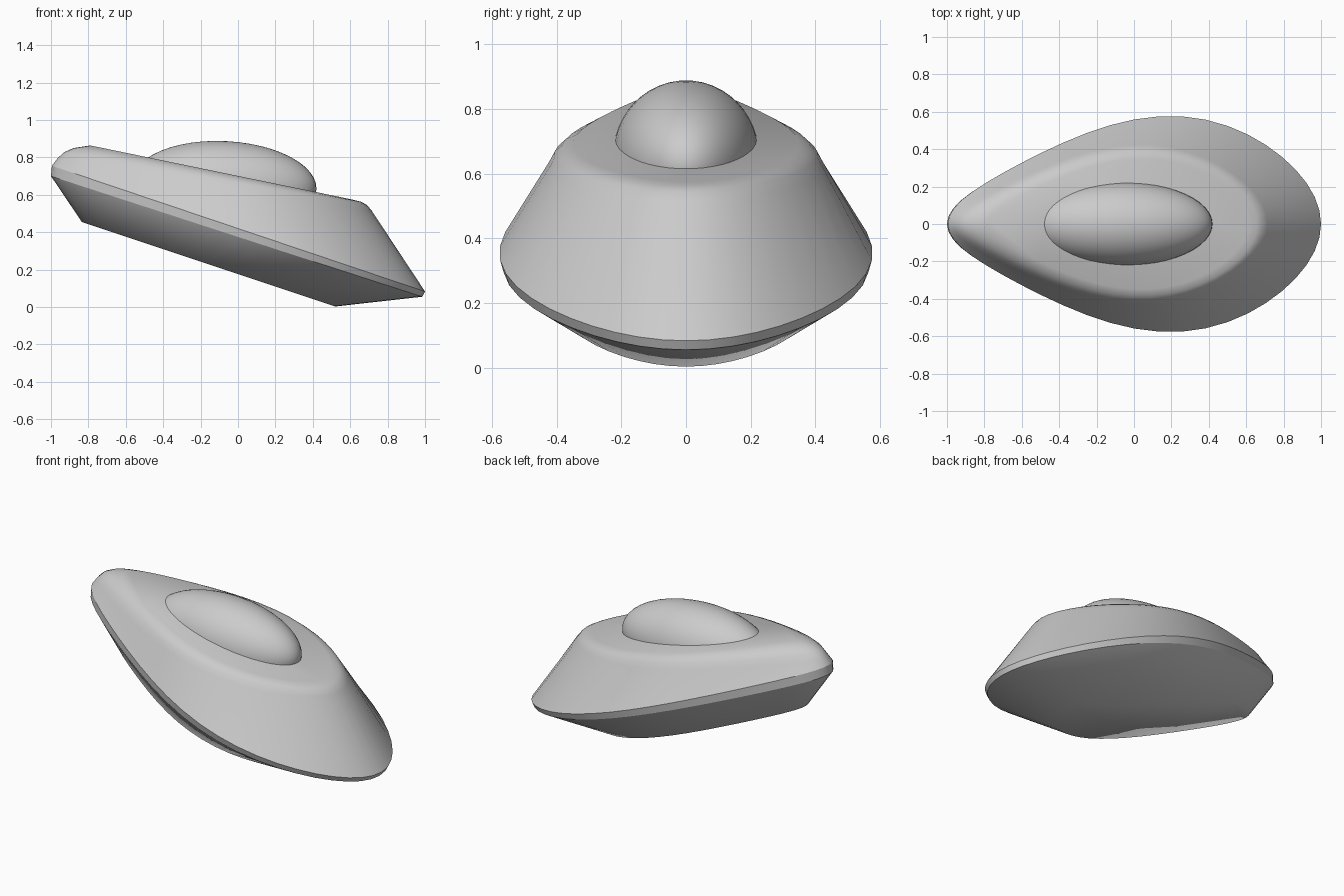
import bpy, bmesh, math

if "Cube" in bpy.data.objects:
    bpy.data.objects.remove(bpy.data.objects["Cube"])

N = 48


def outline(t):
    """Teardrop plan: blunt at +x, narrow at -x; y is relative to max half width."""
    x = math.cos(t)
    w = .565 + .186 * x - .16 * x**2 - .071 * x**3 + .04 * x**4
    return x, math.sin(t) * w / .584


def finish(bm, name):
    bmesh.ops.recalc_face_normals(bm, faces=bm.faces)
    for f in bm.faces:
        f.smooth = True
    me = bpy.data.meshes.new(name)
    bm.to_mesh(me)
    bm.free()
    ob = bpy.data.objects.new(name, me)
    bpy.context.collection.objects.link(ob)
    return ob


# Hull rings, bottom to top: tail x, tail z, nose x, nose z, half width
rings = [
    (-.835, .455, .52, .003, .385),
    (-1.0, .70, .985, .055, .567),
    (-.995, .755, 1.0, .083, .578),
    (-.965, .795, .715, .515, .425),
    (-.93, .828, .69, .545, .408),
    (-.88, .85, .66, .562, .385),
    (-.79, .864, .61, .575, .35),
]
bm = bmesh.new()
loops = []
for xa, za, xb, zb, w in rings:
    loop = []
    for i in range(N):
        u, v = outline(2 * math.pi * i / N)
        f = (u + 1) / 2
        loop.append(bm.verts.new((xa + (xb - xa) * f, w * v, za + (zb - za) * f)))
    loops.append(loop)
for a, b in zip(loops, loops[1:]):
    for i in range(N):
        j = (i + 1) % N
        bm.faces.new((a[i], a[j], b[j], b[i]))
bm.faces.new(loops[0])
bm.faces.new(loops[-1])
# Crisp edges along the rim band
for loop in loops[1:3]:
    for i in range(N):
        bm.edges.get((loop[i], loop[(i + 1) % N])).smooth = False
finish(bm, "hull")

# Canopy: stretched sphere leaning with the deck
bm = bmesh.new()
bmesh.ops.create_uvsphere(bm, u_segments=48, v_segments=24, radius=1)
canopy = finish(bm, "canopy")
canopy.scale = (.491, .226, .232)
canopy.rotation_euler = (0, math.radians(3), 0)
canopy.location = (-.071, 0, .655)
